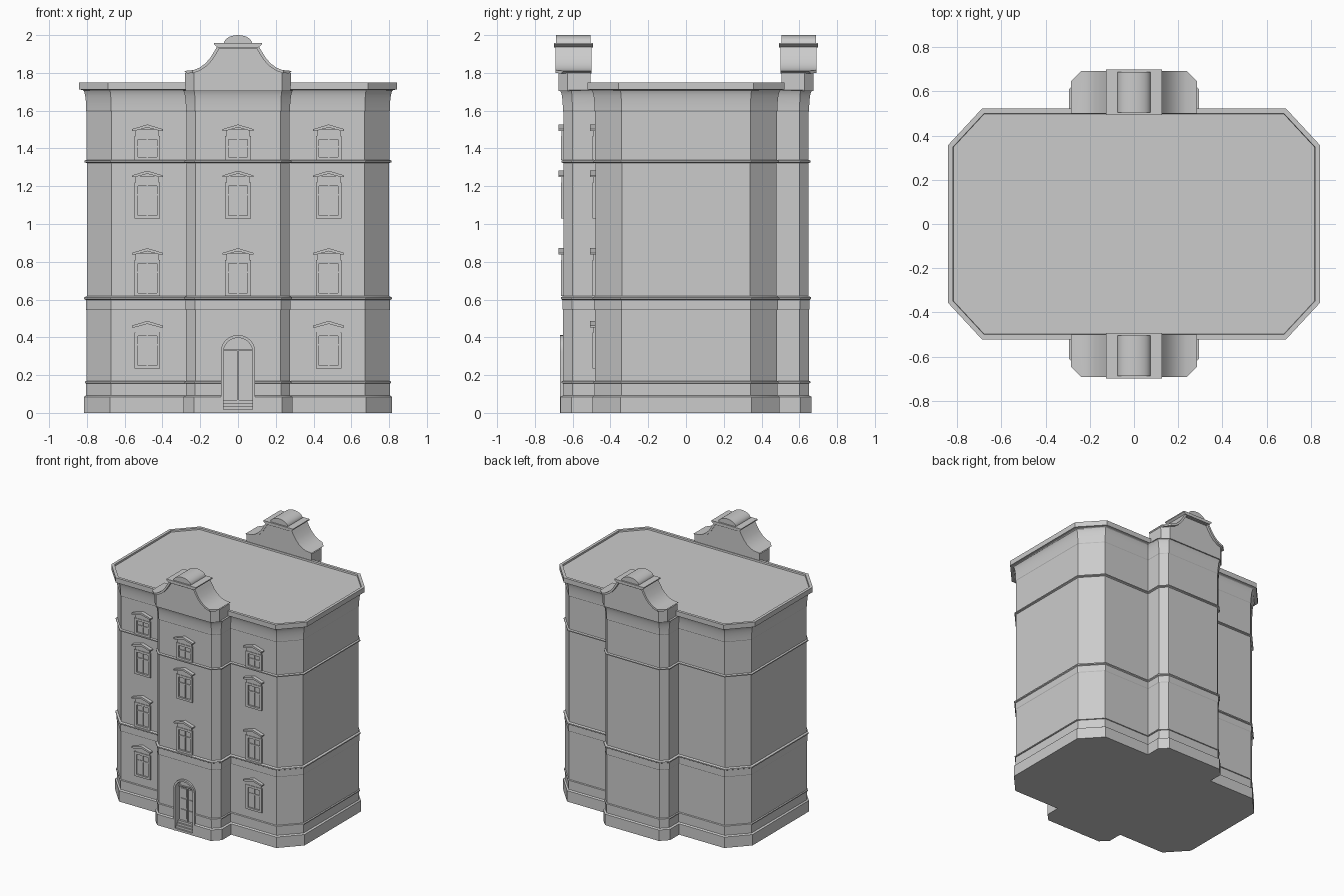
import bpy, bmesh, math
from mathutils import Vector

if "Cube" in bpy.data.objects:
    bpy.data.objects.remove(bpy.data.objects["Cube"])

stone = bpy.data.materials.new("grey stone")
stone.diffuse_color = (0.6, 0.6, 0.6, 1)
stone.use_nodes = True
stone.node_tree.nodes["Principled BSDF"].inputs["Base Color"].default_value = stone.diffuse_color


def finish(name, bm):
    bmesh.ops.recalc_face_normals(bm, faces=bm.faces[:])
    me = bpy.data.meshes.new(name)
    bm.to_mesh(me)
    bm.free()
    me.materials.append(stone)
    ob = bpy.data.objects.new(name, me)
    bpy.context.collection.objects.link(ob)
    return ob


def mirror_y(ob):
    m = ob.modifiers.new("mirror", 'MIRROR')
    m.use_axis = (False, True, False)
    m.use_mirror_merge = False
    return ob


def offset(plan, d):
    """Mitred outward offset of an anticlockwise outline."""
    out = []
    for i, p in enumerate(plan):
        p, a, b = Vector(p), Vector(plan[i - 1]), Vector(plan[(i + 1) % len(plan)])
        e, f = (p - a).normalized(), (b - p).normalized()
        n, m = Vector((e.y, -e.x)), Vector((f.y, -f.x))
        out.append(p + (n + m) * d / (1 + n.dot(m)))
    return out


def loft(name, plan, profile):
    """Stack offset copies of a plan; profile is (offset, z)."""
    bm = bmesh.new()
    rings = [[bm.verts.new((p.x, p.y, z)) for p in offset(plan, d)] for d, z in profile]
    n = len(plan)
    for lo, hi in zip(rings, rings[1:]):
        for i in range(n):
            bm.faces.new((lo[i], lo[(i + 1) % n], hi[(i + 1) % n], hi[i]))
    bm.faces.new(rings[0])
    bm.faces.new(rings[-1])
    return finish(name, bm)


def prism(bm, pts, y0, y1):
    """Extrude an (x, z) outline along y."""
    a = [bm.verts.new((x, y0, z)) for x, z in pts]
    b = [bm.verts.new((x, y1, z)) for x, z in pts]
    n = len(pts)
    for i in range(n):
        bm.faces.new((a[i], a[(i + 1) % n], b[(i + 1) % n], b[i]))
    bm.faces.new(a)
    bm.faces.new(b)


def box(bm, x0, x1, y0, y1, z0, z1):
    prism(bm, [(x0, z0), (x1, z0), (x1, z1), (x0, z1)], y0, y1)


def trim_corners(bm, s):
    """Chamfer the outer front corners where |x| - y = s."""
    for sx in (-1, 1):
        r = bmesh.ops.bisect_plane(bm, geom=bm.verts[:] + bm.edges[:] + bm.faces[:],
                                   plane_co=(0, -s, 0), plane_no=(sx, -1, 0), clear_outer=True)
        cut = [e for e in r['geom_cut'] if isinstance(e, bmesh.types.BMEdge)]
        bmesh.ops.holes_fill(bm, edges=cut, sides=0)


# Wall profile with plinth, string courses and cove
wall = [(.016, 0), (.016, .085), (.004, .092), (.004, .156), (.010, .158), (.010, .166),
        (.003, .170), (.003, .545), (.006, .550), (.006, .598), (.014, .603), (.014, .612),
        (0, .618), (0, 1.322), (.012, 1.327), (.012, 1.335), (.001, 1.340), (.001, 1.595),
        (.004, 1.60)]
cove = [(.004 + .019 * (1 - math.cos(t * math.pi / 12)), 1.61 + .10 * math.sin(t * math.pi / 12))
        for t in range(7)]

# Main block with cornice and sunken roof
body_plan = [(-.80, .34), (-.80, -.34), (-.67, -.48), (.67, -.48),
             (.80, -.34), (.80, .34), (.67, .48), (-.67, .48)]
loft("main_block", body_plan, wall + cove)
plan = offset(body_plan, -.025)
loft("roof_cornice", body_plan, [(0, 1.70), (.023, 1.71), (.042, 1.712), (.042, 1.75),
                                 (.020, 1.75), (.018, 1.738)])

# Projecting bays, front and back
bay_plan = [(-.272, -.45), (-.272, -.60), (-.225, -.648), (.225, -.648), (.272, -.60), (.272, -.45)]
bay = mirror_y(loft("bay", bay_plan, wall + cove))

# Gable walls
half = [(.285, 1.81), (.235, 1.815), (.205, 1.827), (.175, 1.848), (.148, 1.878),
        (.125, 1.915), (.108, 1.945)]
inner = [(.270, 1.797), (.233, 1.800), (.199, 1.813), (.165, 1.836), (.136, 1.868),
         (.112, 1.906), (.098, 1.93)]


def both(pts):
    return pts + [(-x, z) for x, z in reversed(pts)]


bm = bmesh.new()
prism(bm, both([(.279, 1.705)] + [(.28, 1.80)] + inner[1:]), -.674, -.505)
trim_corners(bm, .907)
mirror_y(finish("gable_wall", bm))

# Curved coping over the gable
bm = bmesh.new()
prism(bm, both(half) + both(inner)[::-1], -.692, -.50)
trim_corners(bm, .932)
mirror_y(finish("gable_coping", bm))

# Gable cap and rounded crest
bm = bmesh.new()
prism(bm, both([(.108, 1.935), (.127, 1.950), (.127, 1.958)]), -.70, -.493)
mirror_y(finish("gable_cap", bm))
bm = bmesh.new()
prism(bm, [(.075 * math.cos(t * math.pi / 14), 1.955 + .045 * math.sin(t * math.pi / 14))
           for t in range(15)], -.688, -.505)
mirror_y(finish("gable_crest", bm))


# Windows: frame, mullions, sill and pedimented hood
def window_mesh(name, h, transom):
    bm = bmesh.new()
    for s in (-1, 1):
        x0, x1 = sorted((s * .068, s * .050))
        box(bm, x0, x1, -.014, .01, 0, h)
    box(bm, -.05, .05, -.014, .01, h - .018, h)
    box(bm, -.05, .05, -.014, .01, 0, .016)
    box(bm, -.004, .004, -.007, .01, .016, h - .018)
    box(bm, -.05, .05, -.007, .01, transom - .004, transom + .004)
    box(bm, -.062, .062, -.010, .01, h, h + .035)
    prism(bm, [(-.082, h + .028), (-.066, h + .028), (0, h + .046), (.066, h + .028),
               (.082, h + .028), (.082, h + .037), (0, h + .062), (-.082, h + .037)], -.028, .01)
    return finish(name, bm)


rows = [(.235, .19, .125), (.62, .19, .125), (1.03, .19, .125), (1.34, .125, .07)]
for i, (z, h, t) in enumerate(rows):
    first = None
    for x in (-.48, .48, 0):
        if x == 0 and i == 0:
            continue
        if first is None:
            ob = first = window_mesh("window", h, t)
        else:
            ob = first.copy()
            bpy.context.collection.objects.link(ob)
        ob.location = (x, -.648 if x == 0 else -.48, z)


# Arched doorway cut into the front bay
def arch(r, rise):
    return [(r, 0)] + [(r * math.cos(t * math.pi / 12), .325 + rise * math.sin(t * math.pi / 12))
                       for t in range(13)] + [(-r, 0)]


bm = bmesh.new()
prism(bm, [(x, z - .02 if z == 0 else z) for x, z in arch(.076, .072)], -.75, -.612)
cutter = finish("doorway_cutter", bm)
cutter.hide_render = True
cutter.hide_viewport = True
m = bay.modifiers.new("doorway", 'BOOLEAN')
m.operation = 'DIFFERENCE'
m.object = cutter

# Door surround
bm = bmesh.new()
prism(bm, arch(.091, .087) + arch(.076, .072)[::-1], -.666, -.61)
finish("door_surround", bm)

# Entrance steps
bm = bmesh.new()
for i in range(4):
    box(bm, -.0765, .0765, -.664 + i * .012, -.60, i * .017, (i + 1) * .017)
finish("entrance_steps", bm)

# Door leaves with raised panels
bm = bmesh.new()
for s in (-1, 1):
    for z0, z1 in ((.085, .155), (.17, .24), (.255, .32)):
        x0, x1 = sorted((s * .012, s * .060))
        box(bm, x0, x1, -.619, -.605, z0, z1)
box(bm, -.004, .004, -.622, -.605, .068, .33)
box(bm, -.075, .075, -.622, -.605, .33, .338)
finish("door_panels", bm)

# Keep edges crisp while smoothing the cove and curves
bpy.ops.object.select_all(action='DESELECT')
for ob in bpy.data.objects:
    if ob.type == 'MESH' and ob != cutter:
        ob.select_set(True)
        bpy.context.view_layer.objects.active = ob
bpy.ops.object.shade_smooth_by_angle(angle=math.radians(25))
